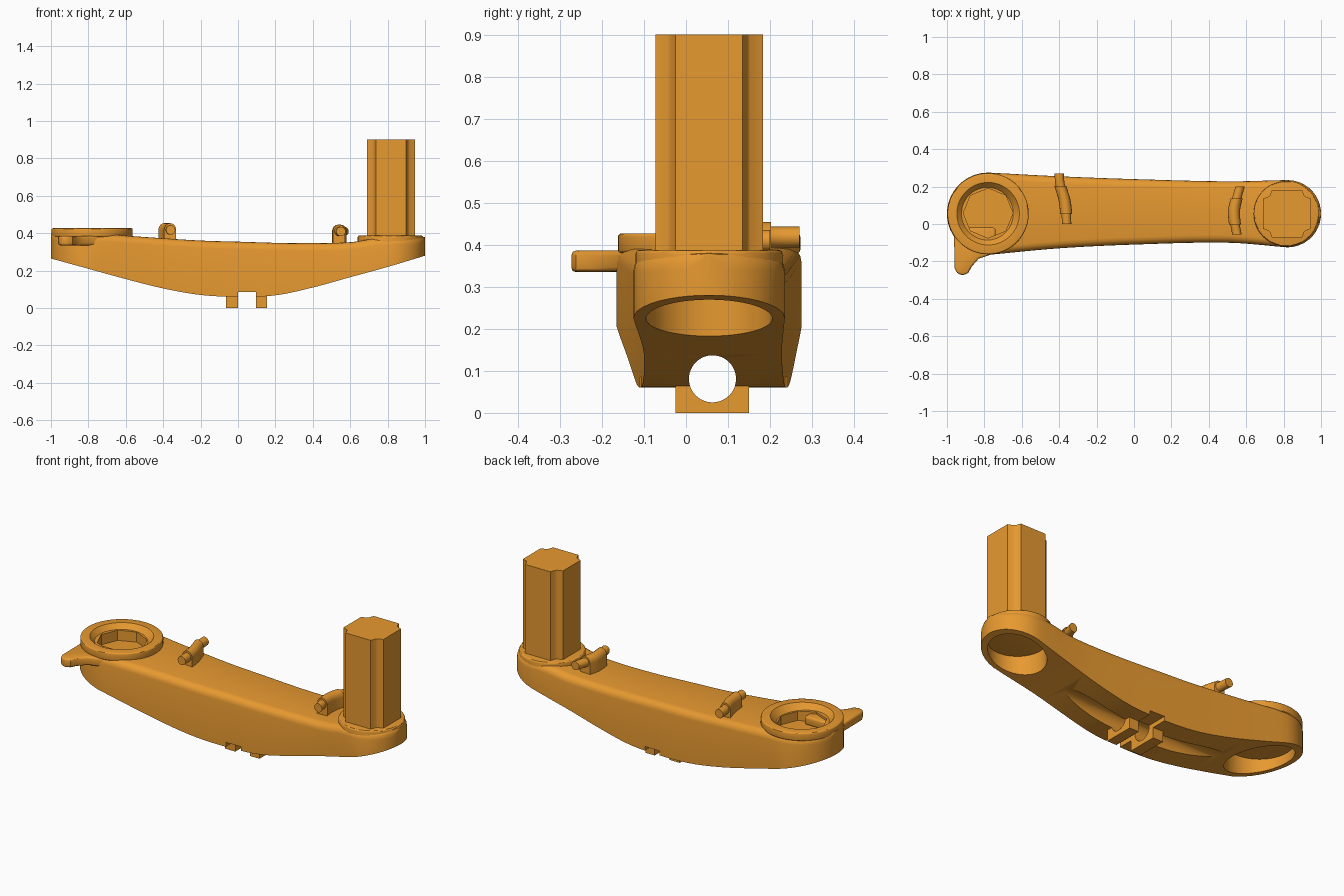
import bpy, bmesh, math
from mathutils import Vector, Matrix

if "Cube" in bpy.data.objects:
    bpy.data.objects.remove(bpy.data.objects["Cube"])

orange = bpy.data.materials.new("orange")
orange.diffuse_color = (0.8, 0.32, 0.03, 1)
orange.use_nodes = True
orange.node_tree.nodes["Principled BSDF"].inputs["Base Color"].default_value = orange.diffuse_color


def make(name, bm):
    bmesh.ops.recalc_face_normals(bm, faces=bm.faces[:])
    me = bpy.data.meshes.new(name)
    bm.to_mesh(me)
    bm.free()
    me.materials.append(orange)
    ob = bpy.data.objects.new(name, me)
    bpy.context.collection.objects.link(ob)
    return ob


def activate(ob):
    bpy.ops.object.select_all(action='DESELECT')
    ob.select_set(True)
    bpy.context.view_layer.objects.active = ob


def loft(name, rings):
    bm = bmesh.new()
    vs = [[bm.verts.new(p) for p in r] for r in rings]
    n = len(rings[0])
    for a, b in zip(vs, vs[1:]):
        for i in range(n):
            j = (i + 1) % n
            bm.faces.new((a[i], a[j], b[j], b[i]))
    bm.faces.new(vs[0])
    bm.faces.new(vs[-1])
    return make(name, bm)


def prism(name, pts, z0, z1):
    return loft(name, [[(x, y, z) for x, y in pts] for z in (z0, z1)])


def cyl(name, x, y, z0, z1, r0, r1=None, n=64):
    r1 = r0 if r1 is None else r1
    ring = lambda r, z: [(x + r * math.cos(math.tau * i / n), y + r * math.sin(math.tau * i / n), z) for i in range(n)]
    return loft(name, [ring(r0, z0), ring(r1, z1)])


def box(name, x0, x1, y0, y1, z0, z1):
    return prism(name, [(x0, y0), (x1, y0), (x1, y1), (x0, y1)], z0, z1)


def x_rod(name, x0, x1, y, z, r, n=48):
    ring = lambda x: [(x, y + r * math.cos(math.tau * i / n), z + r * math.sin(math.tau * i / n)) for i in range(n)]
    return loft(name, [ring(x0), ring(x1)])


def boolean(target, tool, op='DIFFERENCE'):
    activate(target)
    m = target.modifiers.new("bool", 'BOOLEAN')
    m.operation, m.solver, m.object = op, 'EXACT', tool
    bpy.ops.object.modifier_apply(modifier=m.name)
    bpy.data.objects.remove(tool)


def bevel(ob, width, seg=3):
    m = ob.modifiers.new("bevel", 'BEVEL')
    m.width, m.segments, m.limit_method, m.angle_limit = width, seg, 'ANGLE', math.radians(40)
    activate(ob)
    bpy.ops.object.modifier_apply(modifier=m.name)


def interp(pts, x):
    # smooth interpolation through a short list of points
    if x <= pts[0][0]:
        return pts[0][1]
    if x >= pts[-1][0]:
        return pts[-1][1]
    i = max(k for k in range(len(pts) - 1) if pts[k][0] <= x)
    (x1, y1), (x2, y2) = pts[i], pts[i + 1]
    s = lambda a, b: (pts[b][1] - pts[a][1]) / (pts[b][0] - pts[a][0])
    m1, m2 = s(max(i - 1, 0), i + 1), s(i, min(i + 2, len(pts) - 1))
    h = x2 - x1
    t = (x - x1) / h
    return ((2*t**3 - 3*t*t + 1) * y1 + (t**3 - 2*t*t + t) * h * m1
            + (3*t*t - 2*t**3) * y2 + (t**3 - t*t) * h * m2)


# main arm: rounded cross-sections along x, with round ends
CY, LX, LR, RX, RR = 0.055, -0.78, 0.22, 0.82, 0.18
back = [(LX, .275), (-.4, .255), (0, .24), (.5, .228), (RX, .235)]
front = [(LX, -.165), (-.4, -.13), (0, -.11), (.5, -.1), (RX, -.125)]
under = [(-1, .265), (-.8, .21), (-.6, .155), (-.4, .105), (-.2, .07), (0, .06),
         (.2, .068), (.4, .11), (.6, .165), (.8, .22), (1, .28)]
top = [(-1, .40), (-.75, .397), (-.5, .38), (-.2, .361), (0, .355), (.3, .347), (.6, .352), (.75, .375), (1, .38)]

ends = [math.radians(a) for a in (3, 8, 15, 23, 32, 41, 50, 60, 70, 80)]
xs = [LX - LR * math.cos(a) for a in ends]
xs += [LX + (RX - LX) * i / 32 for i in range(33)]
xs += [RX + RR * math.cos(a) for a in reversed(ends)]
rings = []
for x in xs:
    if x < LX:
        w = math.sqrt(LR**2 - (x - LX)**2)
        yb, yf = CY + w, CY - w
    elif x > RX:
        w = math.sqrt(RR**2 - (x - RX)**2)
        yb, yf = CY + w, CY - w
    else:
        yb, yf = interp(back, x), interp(front, x)
    zb, zt = interp(under, x), interp(top, x)
    r = min(.04, .45 * (yb - yf))
    ring = [(x, yf, zb), (x, yb, zb)]
    ring += [(x, yb - r + r * math.cos(a), zt - r + r * math.sin(a)) for a in [math.pi / 8 * k for k in range(5)]]
    ring += [(x, yf + r - r * math.sin(a), zt - r + r * math.cos(a)) for a in [math.pi / 8 * k for k in range(5)]]
    rings.append(ring)
arm = loft("arm", rings)

# clamp lugs below the arm, then the cable channel and the slot between the lugs
for x0, x1 in ((-.065, .0), (.095, .155)):
    boolean(arm, box("lug", x0, x1, -.025, .15, 0, .15), 'UNION')
boolean(arm, x_rod("channel_cut", -1.2, 1.2, .063, .081, .056))
boolean(arm, box("slot_cut", .0, .095, -.4, .4, -.1, .085))

# round recesses under both ends
boolean(arm, cyl("left_recess_cut", LX, CY, 0, .31, .18))
boolean(arm, cyl("right_recess_cut", .815, CY, 0, .33, .15))

# socket ring on the left, with a dished octagonal hole
ring = cyl("socket_ring", LX, CY, .38, .427, .217)
bevel(ring, .008)
boolean(ring, cyl("dish_cut", LX, CY, .375, .43, .12, .17))
for ob in (arm, ring):
    boolean(ob, cyl("octagon_cut", LX, CY + .003, .34, .6, .133, n=8))

# hooked finger on the front left
finger = prism("finger", [(-.962, -.02), (-.96, -.235), (-.945, -.265), (-.915, -.275), (-.886, -.262),
                          (-.868, -.228), (-.83, -.185), (-.74, -.155), (-.74, -.02)], .335, .386)
bevel(finger, .012)

# collar and grooved post on the right
collar = cyl("post_collar", .815, CY, .30, .388, .175)
bevel(collar, .01)
corner = [(.128, .08), (.097, .092), (.092, .097), (.08, .128)]
section = []
for k in range(4):
    rot = Matrix.Rotation(k * math.pi / 2, 2)
    section += [rot @ Vector(p) + Vector((.818, CY)) for p in corner]
post = prism("post", section, .37, .9)


# cable guides: a rounded fin with a rod running through it
def guide(name, path, z):
    samples = [path[0][1] + (path[-1][1] - path[0][1]) * i / 20 for i in range(21)]
    pts = sorted((y, x) for x, y in path)
    pos = [(interp(pts, y), y) for y in samples]
    rod = loft(name + "_rod", [[(x + .025 * math.cos(math.tau * i / 16), y, z + .025 * math.sin(math.tau * i / 16))
                                for i in range(16)] for x, y in pos])
    arch = [(-.032, .32), (.032, .32)] + [(.032 * math.cos(math.pi * i / 8), z + .036 * math.sin(math.pi * i / 8))
                                          for i in range(9)]
    fin = loft(name + "_fin", [[(x + a, y, b) for a, b in arch] for x, y in pos[5:17]])
    return [rod, fin]


parts = [arm, ring, finger, collar, post]
parts += guide("left_guide", [(-.4, .27), (-.395, .21), (-.372, .13), (-.363, .06), (-.36, .0)], .418)
parts += guide("right_guide", [(.567, .2), (.553, .15), (.536, .08), (.537, .02), (.55, -.055)], .41)

for ob in parts:
    activate(ob)
    bpy.ops.object.shade_smooth_by_angle(angle=math.radians(30))
